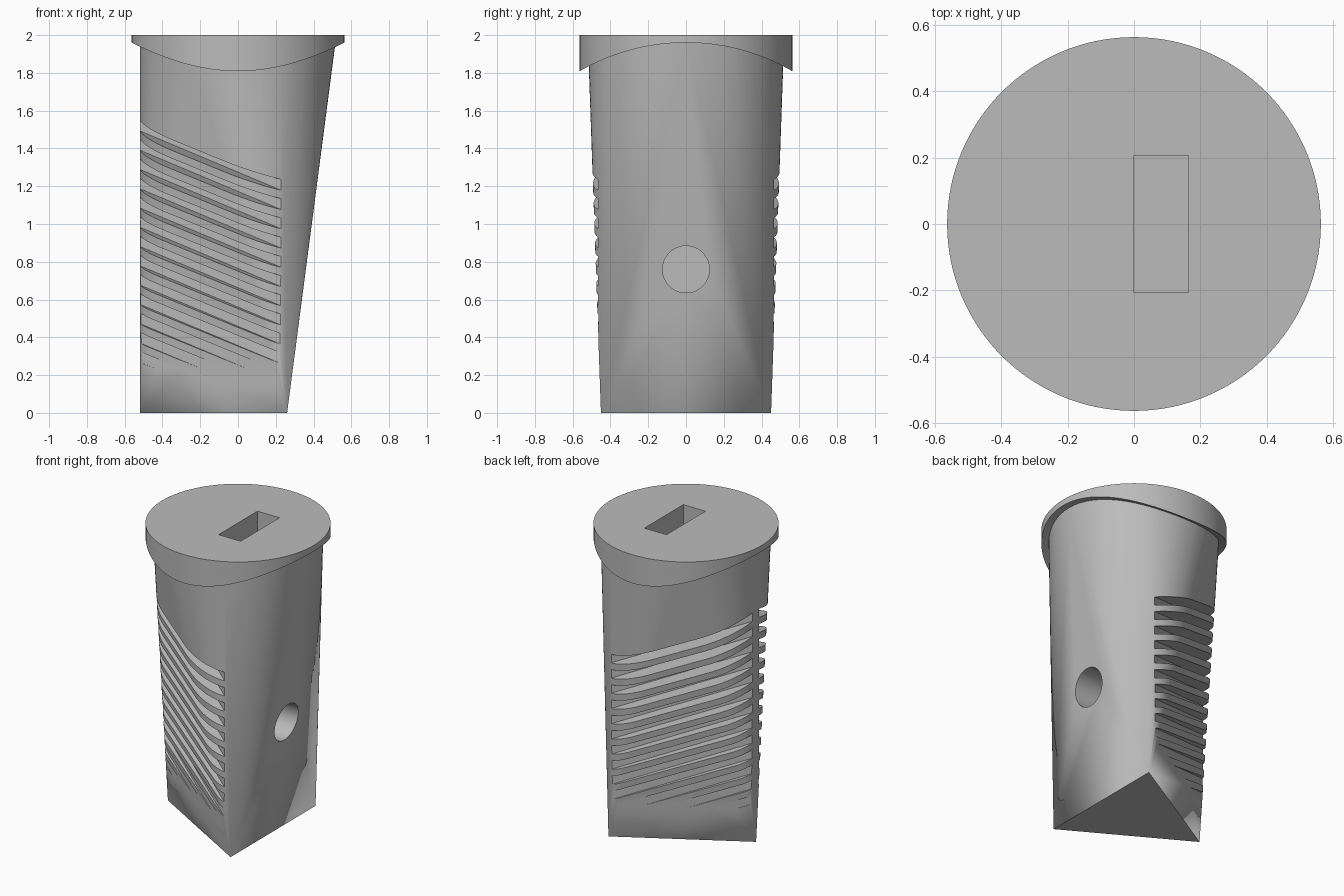
import bpy, bmesh
from math import sin, cos, tan, pi, radians
from mathutils import Matrix, Vector

if "Cube" in bpy.data.objects:
    bpy.data.objects.remove(bpy.data.objects["Cube"], do_unlink=True)

grey = bpy.data.materials.new("light grey")
grey.use_nodes = True
grey.diffuse_color = (0.5, 0.5, 0.5, 1)
grey.node_tree.nodes["Principled BSDF"].inputs["Base Color"].default_value = (0.5, 0.5, 0.5, 1)

RADIUS = 0.52       # body top circle and base triangle corners
CAP_RADIUS = 0.5625


def make(name, bm):
    mesh = bpy.data.meshes.new(name)
    bmesh.ops.recalc_face_normals(bm, faces=bm.faces)
    bm.to_mesh(mesh)
    bm.free()
    mesh.materials.append(grey)
    obj = bpy.data.objects.new(name, mesh)
    bpy.context.collection.objects.link(obj)
    return obj


def cylinder(name, radius, length, matrix, sides):
    bm = bmesh.new()
    bmesh.ops.create_cone(bm, cap_ends=True, segments=sides, radius1=radius,
                          radius2=radius, depth=length, matrix=matrix)
    return make(name, bm)


def box(bm, low, high, matrix=Matrix()):
    low, high = Vector(low), Vector(high)
    local = Matrix.Translation((low + high) / 2) @ Matrix.Diagonal((*(high - low), 1))
    bmesh.ops.create_cube(bm, size=1, matrix=matrix @ local)


def combine(target, tool, operation):
    mod = target.modifiers.new("combine", 'BOOLEAN')
    mod.operation, mod.object, mod.solver = operation, tool, 'EXACT'
    bpy.context.view_layer.objects.active = target
    bpy.ops.object.modifier_apply(modifier=mod.name)
    bpy.data.objects.remove(tool, do_unlink=True)


def ring(count, z):
    return [(RADIUS * cos(pi + 2 * pi * i / count), RADIUS * sin(pi + 2 * pi * i / count), z)
            for i in range(count)]


# Body: hull from a triangular base to a round top
bm = bmesh.new()
for point in ring(3, 0) + ring(96, 1.99):
    bm.verts.new(point)
bmesh.ops.convex_hull(bm, input=bm.verts)
bmesh.ops.dissolve_limit(bm, angle_limit=radians(0.2), verts=bm.verts, edges=bm.edges)
body = make("tapered_plug", bm)

# Slanted grip grooves: straight slots mirrored on the two sides
tilt = radians(20)
bm = bmesh.new()
for side in (-1, 1):
    along = Vector((cos(pi / 6), side * sin(pi / 6), 0))
    out = Vector((-sin(pi / 6), side * cos(pi / 6), 0))
    up = Vector((0, 0, 1))
    for i in range(13):
        run = along * cos(tilt) - up * sin(tilt)
        rise = along * sin(tilt) + up * cos(tilt)
        frame = Matrix((run, out, rise)).transposed().to_4x4()
        frame.translation = up * (1.393 - 0.102 * i)
        box(bm, (-0.52, 0.29, -0.054), (0.52, 0.62, 0), frame)
combine(body, make("groove_cutter", bm), 'DIFFERENCE')

# Cap: disc with its underside arched from side to side
cap = cylinder("cap", CAP_RADIUS, 0.3, Matrix.Translation((0, 0, 1.85)), 128)
arch = cylinder("arch_cutter", 1.125, 3,
                Matrix.Translation((0, 0, 0.835)) @ Matrix.Rotation(pi / 2, 4, 'Y'), 256)
combine(cap, arch, 'DIFFERENCE')
combine(body, cap, 'UNION')

# Nut slot from the top and bolt hole in the flat side
bm = bmesh.new()
box(bm, (0, -0.206, 0.55), (0.164, 0.206, 2.1))
combine(body, make("slot_cutter", bm), 'DIFFERENCE')
hole = cylinder("hole_cutter", 0.124, 0.8,
                Matrix.Translation((0.2, 0, 0.76)) @ Matrix.Rotation(pi / 2, 4, 'Y'), 64)
combine(body, hole, 'DIFFERENCE')

# Smooth the round surfaces, keep cut edges sharp
bpy.ops.object.select_all(action='DESELECT')
body.select_set(True)
bpy.context.view_layer.objects.active = body
bpy.ops.object.shade_smooth_by_angle(angle=radians(30))
